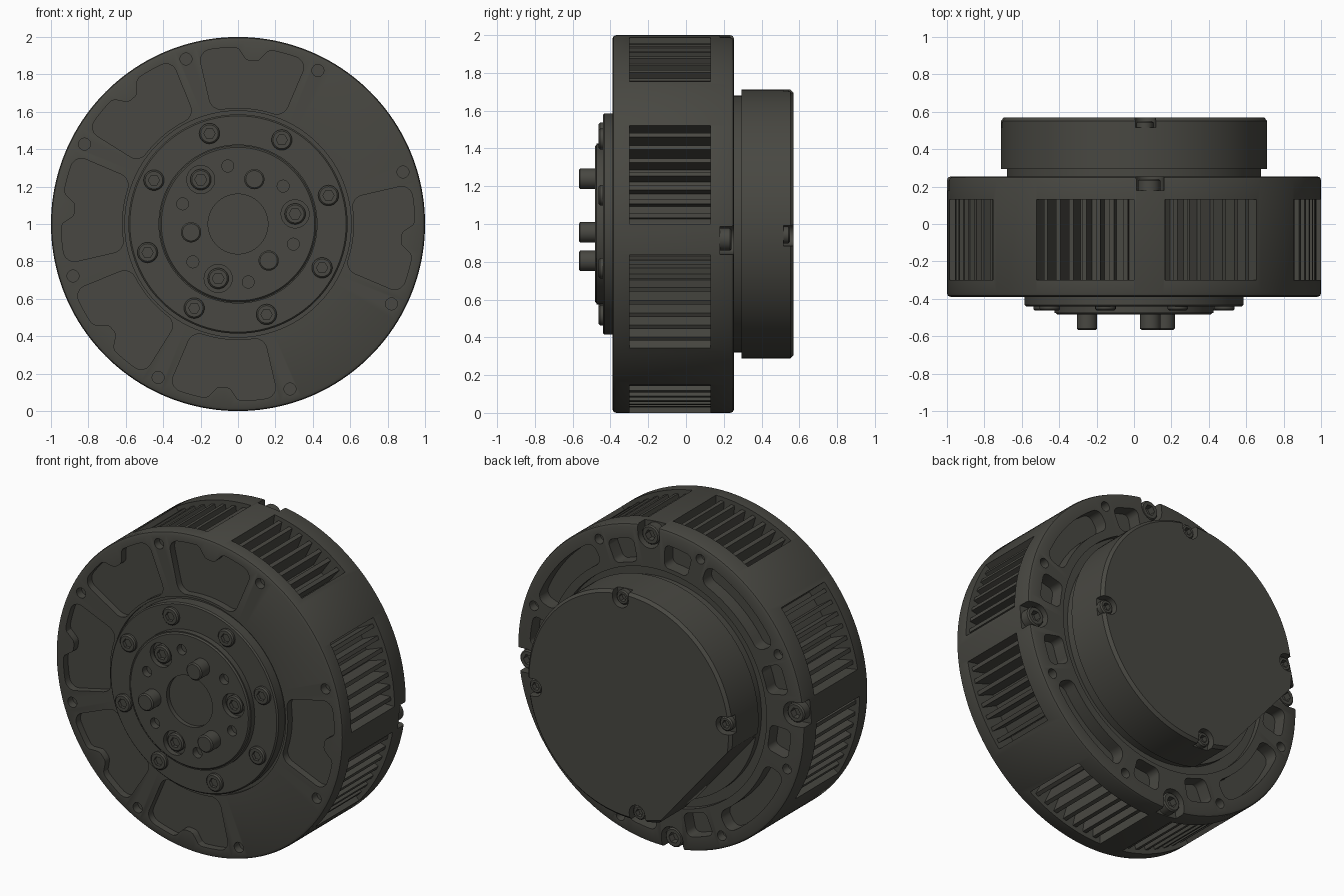
import bpy, bmesh
from math import sin, cos, radians, degrees, pi, exp

if "Cube" in bpy.data.objects:
    bpy.data.objects.remove(bpy.data.objects["Cube"])

# Everything turns around an axis along y through z = 1; angles are degrees in the x-z plane
mat = bpy.data.materials.new("dark_metal")
mat.diffuse_color = (0.065, 0.064, 0.054, 1)
mat.use_nodes = True
mat.node_tree.nodes["Principled BSDF"].inputs["Base Color"].default_value = mat.diffuse_color


def polar(r, a):
    return r * cos(radians(a)), 1 + r * sin(radians(a))


def finish(name, bm):
    bmesh.ops.recalc_face_normals(bm, faces=bm.faces)
    me = bpy.data.meshes.new(name)
    bm.to_mesh(me)
    bm.free()
    ob = bpy.data.objects.new(name, me)
    bpy.context.collection.objects.link(ob)
    me.materials.append(mat)
    return ob


def revolve(bm, profile, n=32, centre=(0, 1), hexed=()):
    """Closed solid from (radius, y) points; rings listed in hexed are six-sided."""
    rings = []
    for i, (r, y) in enumerate(profile):
        ring = []
        for k in range(n):
            t = 2 * pi * k / n
            q = r * cos(pi / 6) / cos(t % (pi / 3) - pi / 6) if i in hexed else r
            ring.append(bm.verts.new((centre[0] + q * cos(t), y, centre[1] + q * sin(t))))
        rings.append(ring)
    for a, b in zip(rings, rings[1:]):
        for k in range(n):
            bm.faces.new((a[k], a[(k + 1) % n], b[(k + 1) % n], b[k]))
    bm.faces.new(rings[0])
    bm.faces.new(rings[-1])


def prism(bm, outline, y0, y1):
    a, b = ([bm.verts.new((x, y, z)) for x, z in outline] for y in (y0, y1))
    for k in range(len(a)):
        j = (k + 1) % len(a)
        bm.faces.new((a[k], a[j], b[j], b[k]))
    bm.faces.new(a)
    bm.faces.new(b)


def sector(c, half, r0, r1, cr, bump=0):
    """Ring segment outline with rounded corners and an optional inward bump outside."""
    pts = []
    for side, r, start in ((-1, r0 + cr, 180), (1, r0 + cr, 270), (1, r1 - cr, 0), (-1, r1 - cr, 90)):
        mid = side * (half - degrees(cr / r))
        for k in range(7):
            t = radians(start + 15 * k)
            pts.append((r + cr * sin(t), mid + degrees(cr * cos(t) / r)))
        if start in (180, 0):
            rim = r0 if start == 180 else r1
            for k in range(1, 24):
                a = mid * (1 - k / 12)
                dip = bump * exp(-(a / 4) ** 4) if start == 0 else 0
                pts.append((rim - dip, a))
    return [polar(r, c + a) for r, a in pts]


def notch(bm, c, r, w, y0, y1):
    """Slot with a round inner end that is open towards the rim."""
    pts = [(r - w * sin(pi * k / 12), w * cos(pi * k / 12)) for k in range(13)]
    pts += [(r + 0.2, -w), (r + 0.2, w)]
    ca, sa = cos(radians(c)), sin(radians(c))
    prism(bm, [(u * ca - v * sa, 1 + u * sa + v * ca) for u, v in pts], y0, y1)


def hole(bm, r, a, rad, y0, y1, n=24):
    revolve(bm, [(rad, y0), (rad, y1)], n, polar(r, a))


def carve(ob, bm):
    cutter = finish("cutter", bm)
    cutter.hide_render = True
    mod = ob.modifiers.new("carve", 'BOOLEAN')
    mod.operation, mod.solver, mod.object = 'DIFFERENCE', 'EXACT', cutter
    bpy.context.view_layer.objects.active = ob
    bpy.ops.object.modifier_apply(modifier=mod.name)
    bpy.data.objects.remove(cutter)


def screws(name, places, rad, base, top, socket):
    bm = bmesh.new()
    depth = 0.6 * (top - base)
    for r, a in places:
        edge = top - (0.008 if top > base else -0.008)
        revolve(bm, [(socket, top - depth), (socket, top), (rad - 0.008, top), (rad, edge), (rad, base)],
                24, polar(r, a), hexed=(0, 1))
    return finish(name, bm)


eight = [17.5 + 45 * k for k in range(8)]
four = [85 + 90 * k for k in range(4)]
windows = [c + 90 * k for k in range(4) for c in (15.75, 64.75)]

# Main housing
bm = bmesh.new()
revolve(bm, [(.58, -.37), (.605, -.37), (.605, -.39), (.98, -.39), (.995, -.383), (1, -.37), (1, .235),
             (.995, .248), (.98, .255), (.74, .255), (.74, .22), (.6, .22)], 160)
housing = finish("housing", bm)
cut = bmesh.new()
for c in (85, 130, 175, 220, 265, 355):          # front pockets
    prism(cut, sector(c, 18, .62, .945, .06, .07), -.5, -.345)
for a in eight:                                   # small bolt holes, both faces
    hole(cut, .925, a, .032, -.5, -.34)
    hole(cut, .925, a, .03, .2, .4)
for c in windows:                                 # side vents
    prism(cut, sector(c, 15.75, .86, 1.06, .002), -.3, .13)
for c in four:                                    # back notches and pockets
    notch(cut, c, .935, .075, .18, .4)
    for s in (-13, 13):
        prism(cut, sector(c + s, 6, .765, .91, .035), .17, .4)
    prism(cut, sector(c + 45, 19, .79, .92, .05), .17, .4)
carve(housing, cut)

# Fins inside the side vents
bm = bmesh.new()
for c in windows:
    for k in range(-3, 4):
        a = c + 4.4 * k
        prism(bm, [polar(.85, a - .7), polar(.975, a - .7), polar(.975, a + .7), polar(.85, a + .7)], -.31, .14)
finish("vent_fins", bm)

# Front bearing ring
bm = bmesh.new()
revolve(bm, [(.4, -.44), (.578, -.44), (.586, -.432), (.586, -.36), (.4, -.36)], 128)
finish("front_ring", bm)
screws("ring_screws", [(.507, a) for a in eight], .055, -.43, -.462, .03)

# Output flange with centre recess, counterbores and small holes
bm = bmesh.new()
revolve(bm, [(.41, -.483), (.418, -.475), (.425, -.475), (.425, -.4)], 128)
flange = finish("output_flange", bm)
cut = bmesh.new()
revolve(cut, [(.16, -.6), (.16, -.455)], 64)
for k in range(6):
    hole(cut, .315, 40 + 60 * k, .032, -.6, -.44)
for a in (10, 130, 250):
    hole(cut, .31, a, .075, -.6, -.45, 32)
carve(flange, cut)
screws("flange_screws", [(.31, a) for a in (10, 130, 250)], .056, -.44, -.478, .032)

# Drive pins
bm = bmesh.new()
for a in (70, 190, 310):
    revolve(bm, [(.046, -.567), (.054, -.56), (.054, -.45)], 32, polar(.255, a))
finish("drive_pins", bm)

# Rear cap with one flat side and screw notches
bm = bmesh.new()
revolve(bm, [(.68, .2), (.68, .295), (.712, .295), (.712, .552), (.695, .57)], 128)
cap = finish("rear_cap", bm)
cut = bmesh.new()
ca, sa = cos(radians(220)), sin(radians(220))
prism(cut, [(u * ca - v * sa, 1 + u * sa + v * ca) for u, v in ((.595, -.6), (.9, -.6), (.9, .6), (.595, .6))],
      .26, .7)
for c in four:
    notch(cut, c, .665, .055, .515, .7)
carve(cap, cut)
screws("cap_screws", [(.665, a) for a in four], .045, .5, .55, .025)
screws("housing_screws", [(.935, a) for a in four], .06, .17, .24, .034)

# Smooth curved walls, keep edges crisp
for ob in bpy.data.objects:
    ob.select_set(True)
bpy.context.view_layer.objects.active = housing
bpy.ops.object.shade_smooth_by_angle(angle=radians(30))
